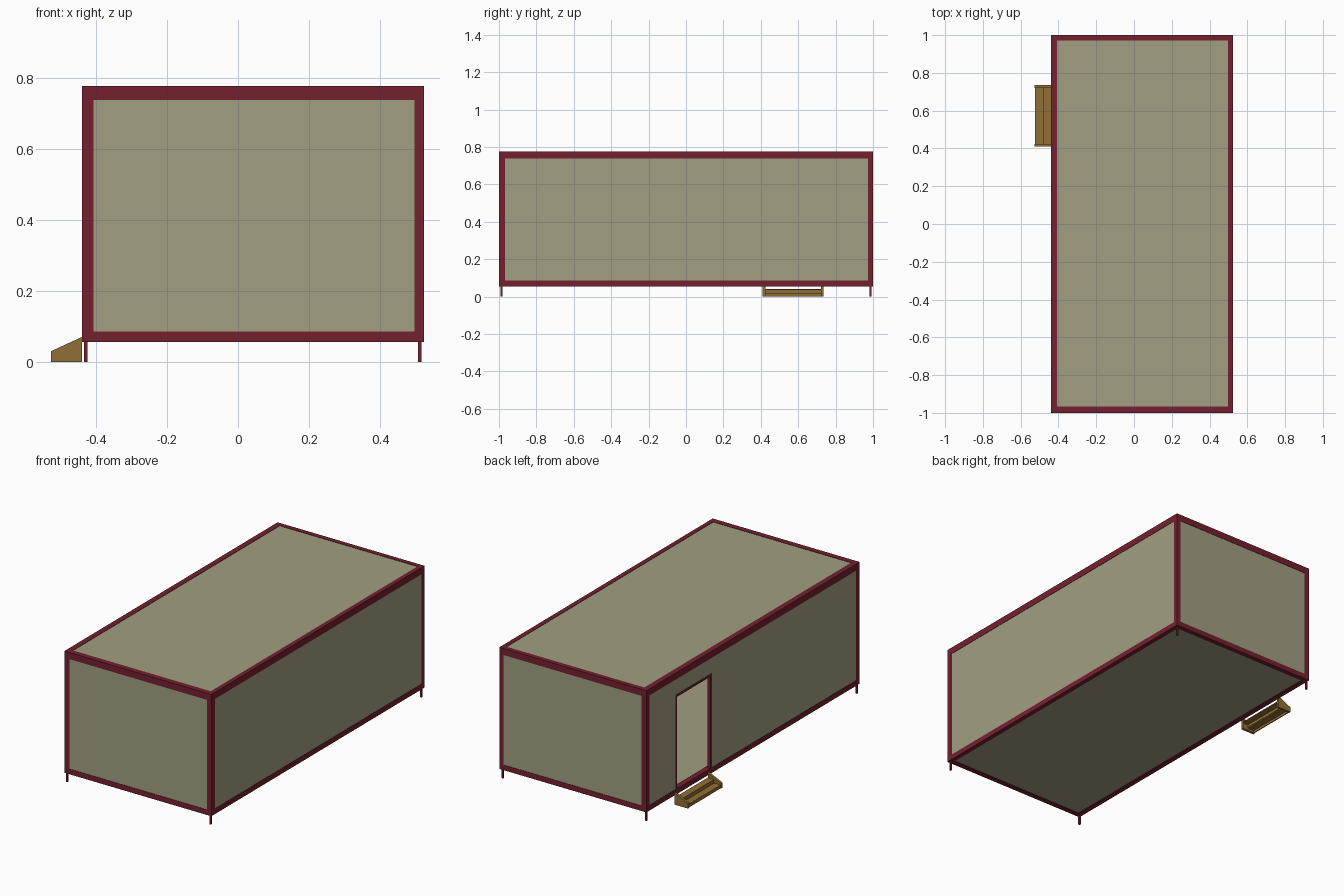
import bpy, bmesh

if "Cube" in bpy.data.objects:
    bpy.data.objects.remove(bpy.data.objects["Cube"])

def material(name, rgb):
    m = bpy.data.materials.new(name)
    m.diffuse_color = (*rgb, 1)
    m.use_nodes = True
    m.node_tree.nodes["Principled BSDF"].inputs["Base Color"].default_value = m.diffuse_color
    return m

RED = material("dark red", (0.175, 0.015, 0.028))
CREAM = material("olive cream", (0.36, 0.345, 0.225))
WOOD = material("brown wood", (0.28, 0.16, 0.036))

def finish(name, bm, mat):
    bmesh.ops.recalc_face_normals(bm, faces=bm.faces)
    me = bpy.data.meshes.new(name)
    bm.to_mesh(me)
    bm.free()
    me.materials.append(mat)
    bpy.context.collection.objects.link(bpy.data.objects.new(name, me))

def box(name, x, y, z, mat):
    bm = bmesh.new()
    bmesh.ops.create_cube(bm, size=1)
    for v in bm.verts:
        for i, r in enumerate((x, y, z)):
            v.co[i] = r[0] if v.co[i] < 0 else r[1]
    finish(name, bm, mat)

def prism(name, profile, y0, y1, mat):
    bm = bmesh.new()
    f = bm.faces.new([bm.verts.new((x, y0, z)) for x, z in profile])
    ext = bmesh.ops.extrude_face_region(bm, geom=[f])
    for v in ext["geom"]:
        if isinstance(v, bmesh.types.BMVert):
            v.co.y = y1
    finish(name, bm, mat)

# cabin outer limits (0) and inner edges of the frame (i)
X0, X1, XI0, XI1 = -0.44, 0.525, -0.407, 0.498
Y0, Y1, YI0, YI1 = -1.0, 1.0, -0.967, 0.972
Z0, Z1, ZI0, ZI1 = 0.055, 0.777, 0.086, 0.738
XS = {"left": (X0, XI0), "right": (XI1, X1)}
YS = {"front": (Y0, YI0), "back": (YI1, Y1)}
ZS = {"bottom": (Z0, ZI0), "top": (ZI1, Z1)}

# frame beams, corner posts and feet
for zn, z in ZS.items():
    for xn, x in XS.items():
        box(f"{zn}_{xn}_beam", x, (YI0, YI1), z, RED)
    for yn, y in YS.items():
        box(f"{zn}_{yn}_beam", (XI0, XI1), y, z, RED)
for xn, x in XS.items():
    for yn, y in YS.items():
        box(f"{yn}_{xn}_post", x, y, (Z0, Z1), RED)
        fx = -0.435 if xn == "left" else 0.507
        fy = -0.992 if yn == "front" else 0.982
        box(f"{yn}_{xn}_foot", (fx, fx + 0.01), (fy, fy + 0.01), (0, Z0), RED)

# wall, roof and floor panels, set slightly behind the frame
G, T = 0.002, 0.012
XR, YR, ZR = (XI0, XI1), (YI0, YI1), (ZI0, ZI1)
box("front_wall", XR, (Y0 + G, Y0 + T), ZR, CREAM)
box("back_wall", XR, (Y1 - T, Y1 - G), ZR, CREAM)
box("right_wall", (X1 - T, X1 - G), YR, ZR, CREAM)
box("roof", XR, YR, (Z1 - T, Z1 - G), CREAM)
box("floor", XR, YR, (Z0 + G, Z0 + 0.025), CREAM)

# left wall built around the open doorway
D0, D1, DZ, W = 0.385, 0.725, 0.645, 0.014
LX = (X0 + G, X0 + T)
box("left_wall_long", LX, (YI0, D0), ZR, CREAM)
box("left_wall_short", LX, (D1, YI1), ZR, CREAM)
box("left_wall_lintel", LX, (D0, D1), (DZ, ZI1), CREAM)
FX = (X0, X0 + 0.02)
box("door_jamb_front", FX, (D0, D0 + W), (ZI0, DZ), RED)
box("door_jamb_back", FX, (D1 - W, D1), (ZI0, DZ), RED)
box("door_head", FX, (D0 + W, D1 - W), (DZ - W, DZ), RED)

# wooden entrance steps
side = [(-0.527, 0), (-0.527, 0.03), (X0, 0.07), (X0, 0)]
prism("step_side_front", side, 0.41, 0.424, WOOD)
prism("step_side_back", side, 0.721, 0.735, WOOD)
SY = (0.424, 0.721)
box("lower_tread", (-0.524, -0.478), SY, (0.014, 0.02), WOOD)
box("upper_tread", (-0.482, X0), SY, (0.036, 0.042), WOOD)
box("lower_riser", (-0.524, -0.518), SY, (0, 0.014), WOOD)
box("upper_riser", (-0.482, -0.476), SY, (0.02, 0.036), WOOD)
